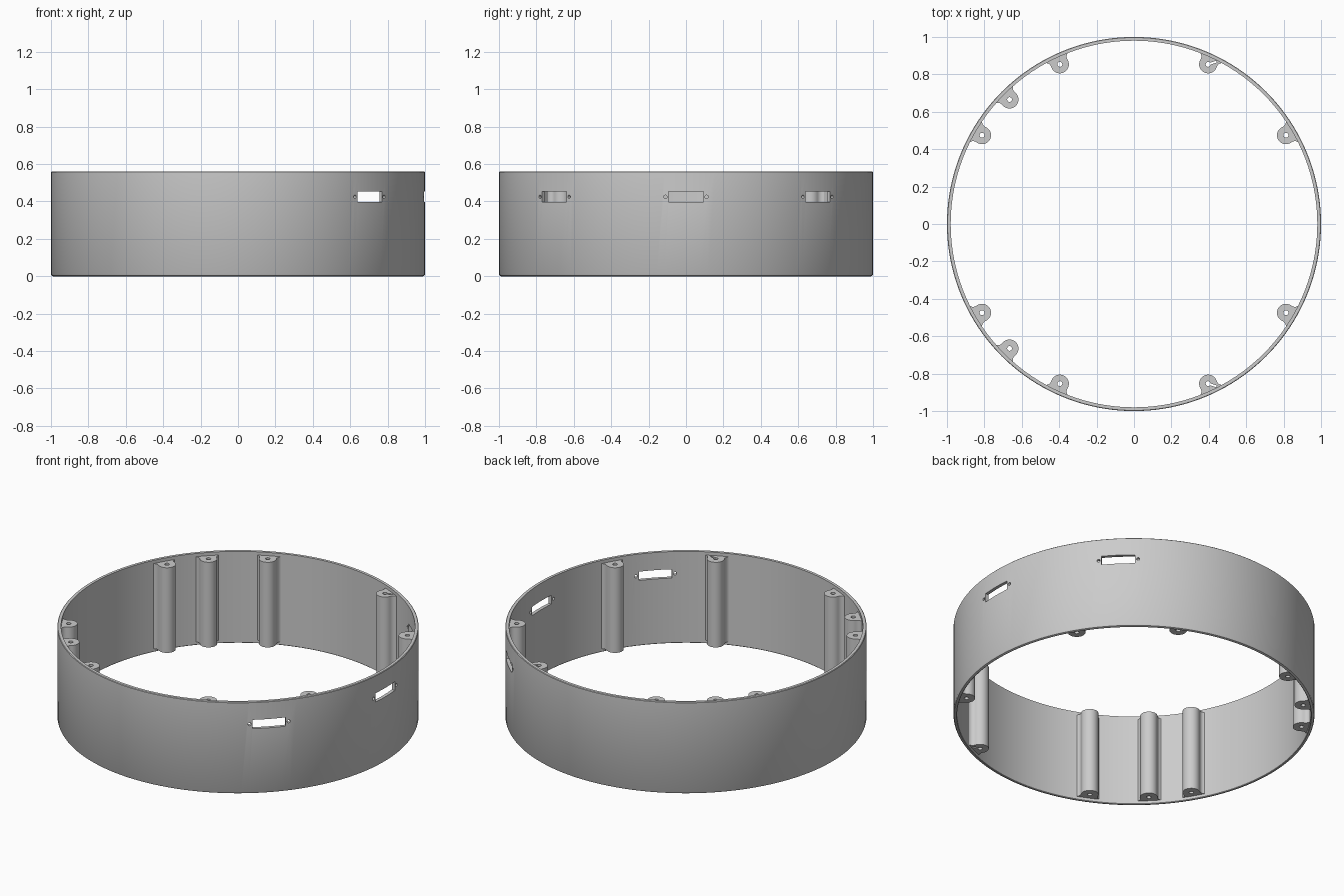
import bpy, bmesh, math
from mathutils import Matrix, Vector

if "Cube" in bpy.data.objects:
    bpy.data.objects.remove(bpy.data.objects["Cube"])

H, R_OUT, R_IN, SEG = 0.56, 1.0, 0.98, 160
BOSS_R, FILLET, BOSS_DIST = 0.048, 0.03, 0.941


def to_object(name, bm):
    bmesh.ops.recalc_face_normals(bm, faces=bm.faces)
    me = bpy.data.meshes.new(name)
    bm.to_mesh(me)
    bm.free()
    ob = bpy.data.objects.new(name, me)
    bpy.context.collection.objects.link(ob)
    return ob


def add_prism(bm, pts, z0, z1, mat):
    """Extrude a 2D outline from z0 to z1, placed by a matrix."""
    low = [bm.verts.new(mat @ Vector((x, y, z0))) for x, y in pts]
    top = [bm.verts.new(mat @ Vector((x, y, z1))) for x, y in pts]
    bm.faces.new(low[::-1])
    bm.faces.new(top)
    n = len(pts)
    for i in range(n):
        j = (i + 1) % n
        bm.faces.new((low[i], low[j], top[j], top[i]))


def circle(r, n, cx=0.0):
    return [(cx + r * math.cos(2 * math.pi * i / n), r * math.sin(2 * math.pi * i / n)) for i in range(n)]


def arc(cx, cy, r, a0, a1, n):
    return [(cx + r * math.cos(a0 + (a1 - a0) * i / n), cy + r * math.sin(a0 + (a1 - a0) * i / n))
            for i in range(n + 1)]


def boolean(target, tool, op):
    mod = target.modifiers.new(op, 'BOOLEAN')
    mod.operation, mod.object, mod.solver = op, tool, 'EXACT'
    bpy.context.view_layer.objects.active = target
    bpy.ops.object.modifier_apply(modifier=mod.name)
    bpy.data.objects.remove(tool)


# Outer wall: lathed section with a rounded bottom edge
section = [(R_IN, 0.003), (R_IN + 0.003, 0), (0.99, 0), (0.996, 0.003), (R_OUT, 0.01),
           (R_OUT, H - 0.003), (R_OUT - 0.003, H), (R_IN, H)]
bm = bmesh.new()
rings = [[bm.verts.new((r * math.cos(a), r * math.sin(a), z)) for r, z in section]
         for a in (2 * math.pi * i / SEG for i in range(SEG))]
m = len(section)
for i in range(SEG):
    p, q = rings[i], rings[(i + 1) % SEG]
    for k in range(m):
        bm.faces.new((p[k], q[k], q[(k + 1) % m], p[(k + 1) % m]))
shell = to_object("ring_housing", bm)

# Screw boss outline: round post with fillets flaring into the wall
wall_u = R_IN - BOSS_DIST + 0.001
fu = wall_u - FILLET
fv = math.sqrt((BOSS_R + FILLET) ** 2 - fu ** 2)
t = math.atan2(fv, fu)
flare = arc(fu, fv, FILLET, 0, t - math.pi, 8)
post = arc(0, 0, BOSS_R, t, 2 * math.pi - t, 24)[1:-1]
outline = [(wall_u + 0.007, fv)] + flare + post + [(u, -v) for u, v in flare[::-1]] + [(wall_u + 0.007, -fv)]

spots = [(sx * x, sy * y) for x, y in ((0.396, 0.853), (0.813, 0.475)) for sx in (1, -1) for sy in (1, -1)]
spots += [(-0.665, 0.665), (-0.665, -0.665)]
bosses, holes, slits = bmesh.new(), bmesh.new(), bmesh.new()
for x, y in spots:
    place = Matrix.Rotation(math.atan2(y, x), 4, 'Z') @ Matrix.Translation((BOSS_DIST, 0, 0))
    add_prism(bosses, outline, 0.02, H - 0.02, place)
    add_prism(holes, circle(0.013, 20), -0.1, H + 0.1, place)

# Thin slits in the two bosses beside the ports
for s in (1, -1):
    place = Matrix.Translation((0.396, s * 0.853, 0)) @ Matrix.Rotation(s * 0.33, 4, 'Z')
    add_prism(slits, [(0, -0.005), (0.048, -0.005), (0.048, 0.005), (0, 0.005)], -0.1, H + 0.1, place)

# Port openings with a screw hole on each side
for deg in (-45, 0, 45):
    place = Matrix.Rotation(math.radians(deg), 4, 'Z') @ Matrix.Translation((0, 0, 0.425))
    add_prism(holes, [(0.93, -0.093), (1.1, -0.093), (1.1, 0.093), (0.93, 0.093)], -0.027, 0.027, place)
    for s in (1, -1):
        side = place @ Matrix.Translation((0, s * 0.11, 0)) @ Matrix.Rotation(math.pi / 2, 4, 'Y')
        add_prism(holes, circle(0.009, 16), 0.93, 1.1, side)

boolean(shell, to_object("screw_bosses", bosses), 'UNION')
boolean(shell, to_object("hole_cutters", holes), 'DIFFERENCE')
boolean(shell, to_object("slit_cutters", slits), 'DIFFERENCE')

shell.select_set(True)
bpy.context.view_layer.objects.active = shell
bpy.ops.object.shade_smooth_by_angle(angle=math.radians(30))
